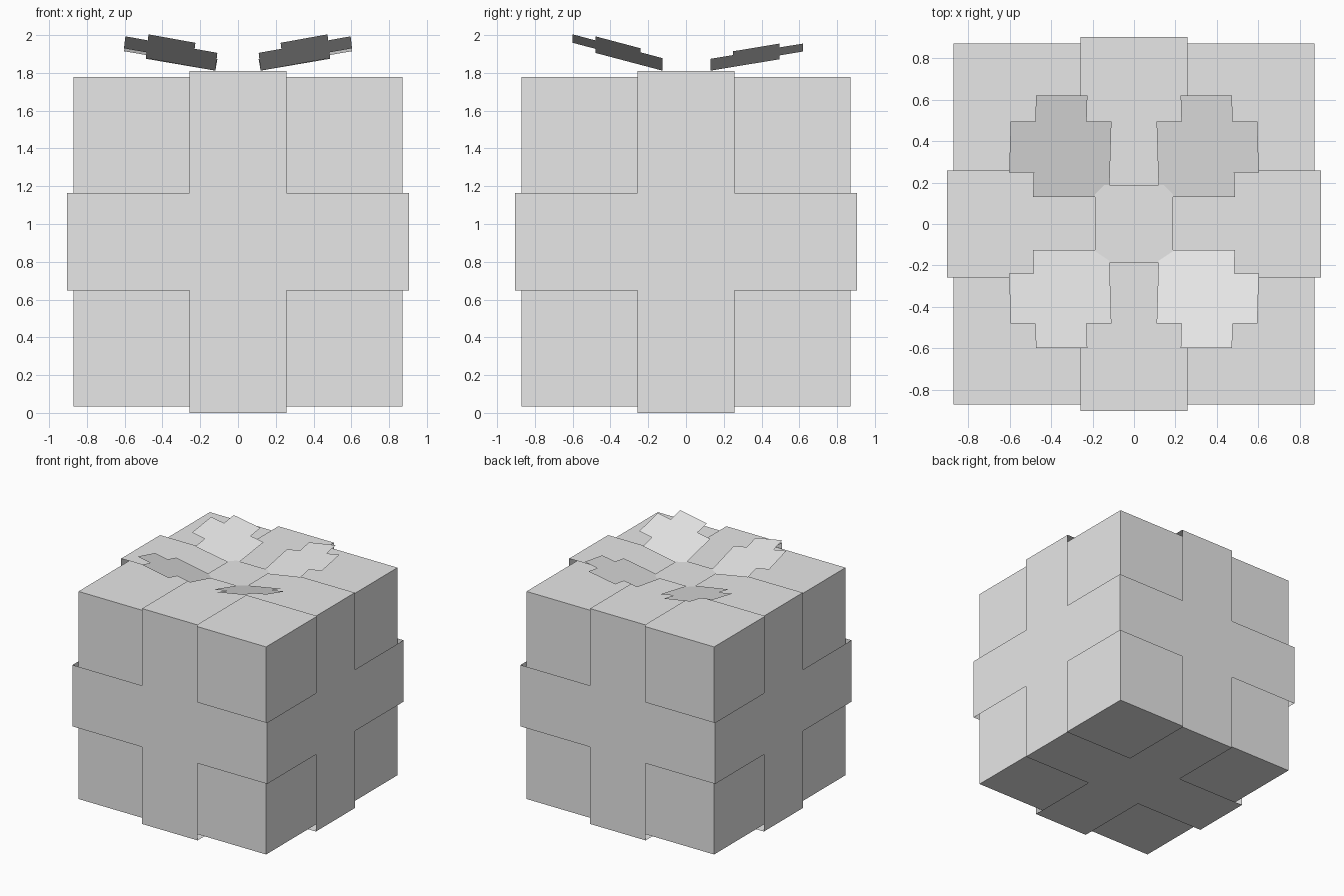
import bpy
from mathutils import Matrix, Vector
from math import pi

old = bpy.data.objects.get("Cube")
if old:
    bpy.data.objects.remove(old, do_unlink=True)

grey = bpy.data.materials.new("light grey")
grey.use_nodes = True
colour = (0.8, 0.8, 0.8, 1)
grey.diffuse_color = colour
grey.node_tree.nodes["Principled BSDF"].inputs["Base Color"].default_value = colour

HALF = 0.905      # wrapping ribbon distance from the centre
BOX = 0.872       # box half size
BAND = 0.258      # ribbon half width
CENTRE = Vector((0, 0, HALF))


def sheet(name, polygons):
    """Make one object from flat polygons given as point lists."""
    verts = [p for poly in polygons for p in poly]
    faces, start = [], 0
    for poly in polygons:
        faces.append(range(start, start + len(poly)))
        start += len(poly)
    mesh = bpy.data.meshes.new(name)
    mesh.from_pydata(verts, [], faces)
    mesh.materials.append(grey)
    obj = bpy.data.objects.new(name, mesh)
    bpy.context.collection.objects.link(obj)
    return obj


# Box
bpy.ops.mesh.primitive_cube_add(size=2 * BOX, location=CENTRE)
box = bpy.context.object
box.name = "gift_box"
box.data.materials.append(grey)

# Ribbon: a flat cross floating just off each of the six box faces
arm = [(BAND, BAND), (BAND, HALF), (-BAND, HALF)]
cross = [Matrix.Rotation(k * pi / 2, 3, "Z") @ Vector((x, y, HALF))
         for k in range(4) for x, y in arm]
turns = [Matrix.Rotation(k * pi / 2, 3, "X") for k in range(4)]
turns += [Matrix.Rotation(s * pi / 2, 3, "Y") for s in (1, -1)]
sheet("ribbon", [[CENTRE + t @ p for p in cross] for t in turns])

# Bow knot: small flat square the petals emerge from
k, top = 0.188, 1.826
sheet("bow_knot", [[(-k, -k, top), (k, -k, top), (k, k, top), (-k, k, top)]])


# Bow petals: stepped flat shapes tilted up and outwards
def petal(name, sx, sy, rows, slope_x, slope_y):
    a, b, c, d = 0.12, 0.24, 0.488, 0.607
    e, f, g, h = rows
    outline = [(a, e), (c, e), (c, f), (d, f), (d, g), (c, g),
               (c, h), (b, h), (b, g), (a, g)]
    points = []
    for u, v in outline:
        x = u - 0.03 * (v - e)
        z = 1.812 + slope_x * (x - a) + slope_y * (v - e)
        points.append((sx * x, sy * v, z))
    if sx * sy < 0:
        points.reverse()
    sheet(name, [points])


for side, sx in (("left", 1), ("right", -1)):
    petal("front_petal_" + side, sx, -1, (0.125, 0.24, 0.48, 0.6), 0.18, 0.27)
    petal("back_petal_" + side, sx, 1, (0.13, 0.25, 0.495, 0.62), 0.17, 0.17)
